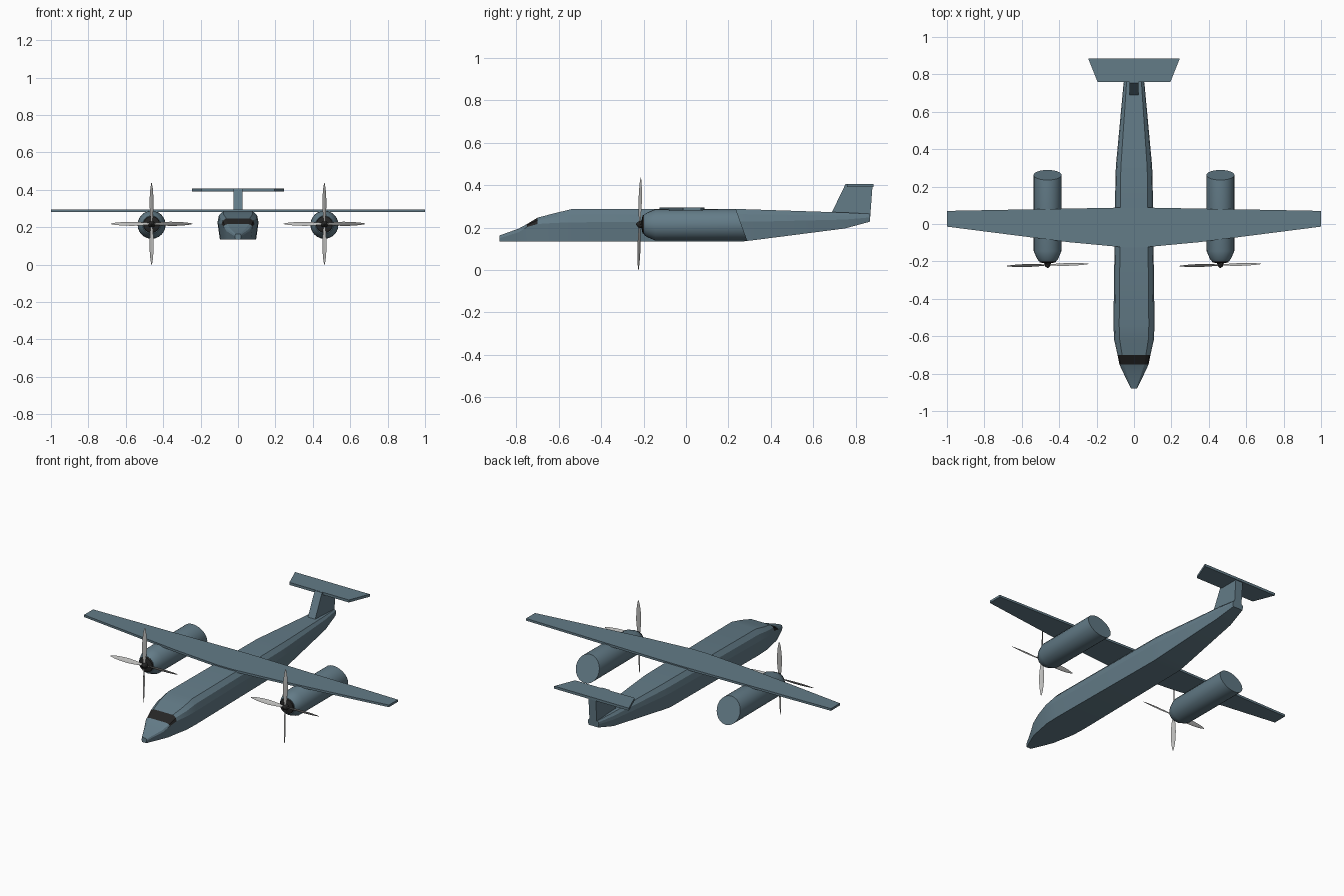
import bpy, bmesh, math
from mathutils import Matrix, Vector

if "Cube" in bpy.data.objects:
    bpy.data.objects.remove(bpy.data.objects["Cube"])


def mat(name, rgb):
    m = bpy.data.materials.new(name)
    m.diffuse_color = (*rgb, 1)
    m.use_nodes = True
    m.node_tree.nodes["Principled BSDF"].inputs["Base Color"].default_value = m.diffuse_color
    return m


TEAL = mat("slate_teal", (0.125, 0.2, 0.245))
DARK = mat("dark_glass", (0.018, 0.018, 0.018))
GREY = mat("blade_grey", (0.5, 0.5, 0.49))


def finish(name, bm, mats, smooth=None):
    bmesh.ops.recalc_face_normals(bm, faces=bm.faces)
    me = bpy.data.meshes.new(name)
    bm.to_mesh(me)
    bm.free()
    for m in mats:
        me.materials.append(m)
    ob = bpy.data.objects.new(name, me)
    bpy.context.collection.objects.link(ob)
    if smooth:
        bpy.ops.object.select_all(action='DESELECT')
        ob.select_set(True)
        bpy.context.view_layer.objects.active = ob
        bpy.ops.object.shade_smooth_by_angle(angle=math.radians(smooth))
    return ob


def loft(bm, rings):
    """Skin closed rings with equal counts and cap both ends."""
    vr = [[bm.verts.new(p) for p in r] for r in rings]
    n = len(vr[0])
    for a, b in zip(vr, vr[1:]):
        for i in range(n):
            j = (i + 1) % n
            bm.faces.new((a[i], a[j], b[j], b[i]))
    bm.faces.new(vr[0])
    bm.faces.new(vr[-1])


# Fuselage stations: y, half width, bottom z, widest z, top z
stations = [
    (-0.88, 0.016, 0.135, 0.150, 0.163),
    (-0.79, 0.060, 0.135, 0.178, 0.195),
    (-0.75, 0.078, 0.135, 0.203, 0.217),
    (-0.70, 0.088, 0.135, 0.217, 0.247),
    (-0.62, 0.106, 0.135, 0.222, 0.268),
    (-0.54, 0.110, 0.135, 0.225, 0.287),
    (0.27, 0.099, 0.135, 0.228, 0.287),
    (0.33, 0.095, 0.142, 0.228, 0.285),
    (0.75, 0.056, 0.196, 0.238, 0.271),
    (0.868, 0.036, 0.228, 0.248, 0.265)]
rings = []
for y, w, b, m, t in stations:
    half = [(w * 0.88, b), (w, m), (w * 0.93, m + (t - m) * 0.6), (w * 0.72, t)]
    rings.append([(x, y, z) for x, z in half] +
                 [(-x, y, z) for x, z in reversed(half)])
bm = bmesh.new()
loft(bm, rings)
for f in bm.faces:  # windscreen band
    c = f.calc_center_median()
    ys = [v.co.y for v in f.verts]
    if min(ys) > -0.76 and max(ys) < -0.69 and c.z > 0.213:
        f.material_index = 1
finish("fuselage", bm, [TEAL, DARK], 15)


def slab(name, outline, axis, lo, hi):
    """Flat plate from an outline, extruded along one axis."""
    bm = bmesh.new()
    put = (lambda p, h: (p[0], p[1], h)) if axis == 'z' else (lambda p, h: (h, p[0], p[1]))
    loft(bm, [[put(p, lo) for p in outline], [put(p, hi) for p in outline]])
    finish(name, bm, [TEAL])


def mirrored(half):
    return half + [(-x, y) for x, y in reversed(half)]


# Wing, tailplane and fin
slab("wing", mirrored([(0.05, -0.125), (0.35, -0.097), (1, -0.014), (1, 0.07), (0.05, 0.088)]),
     'z', 0.281, 0.294)
slab("tailplane", mirrored([(0.195, 0.76), (0.245, 0.885)]), 'z', 0.391, 0.406)
slab("fin", [(0.685, 0.265), (0.868, 0.235), (0.88, 0.396), (0.753, 0.406)], 'x', -0.024, 0.024)


def turned(bm, cx, cz, profile, n=24, slant=0):
    rings = []
    for k, (y, r) in enumerate(profile):
        s = slant if k == len(profile) - 1 else 0
        ring = []
        for i in range(n):
            a = 2 * math.pi * i / n
            ring.append((cx + r * math.cos(a), y - s * math.sin(a) * r, cz + r * math.sin(a)))
        rings.append(ring)
    loft(bm, rings)


for side, cx in (("left", -0.462), ("right", 0.462)):
    # Engine nacelle with slanted rear end
    bm = bmesh.new()
    turned(bm, cx, 0.213, [(-0.197, 0.048), (-0.185, 0.057), (-0.145, 0.074), (0.262, 0.075)], slant=0.36)
    finish(side + "_nacelle", bm, [TEAL], 35)
    # Dark nose and spinner
    bm = bmesh.new()
    turned(bm, cx, 0.215, [(-0.19, 0.047), (-0.205, 0.043), (-0.21, 0.018), (-0.225, 0.014), (-0.235, 0.003)], 16)
    finish(side + "_spinner", bm, [DARK], 35)
    # Four pitched, tapered blades
    bm = bmesh.new()
    for k in range(4):
        start = len(bm.verts)
        blade = []
        for d, w in ((0.008, 0.005), (0.05, 0.010), (0.10, 0.0135), (0.15, 0.012), (0.19, 0.008), (0.218, 0.002)):
            t = w * 0.22
            blade.append([(-w, 0, d), (0, -t, d), (w, 0, d), (0, t, d)])
        loft(bm, blade)
        bm.verts.ensure_lookup_table()
        new = bm.verts[start:]
        m = (Matrix.Translation(Vector((cx, -0.219, 0.218))) @ Matrix.Rotation(math.radians(1.5), 4, 'Z')
             @ Matrix.Rotation(math.radians(-1.5), 4, 'X')
             @ Matrix.Rotation(k * math.pi / 2, 4, 'Y') @ Matrix.Rotation(math.radians(35), 4, 'Z'))
        bmesh.ops.transform(bm, matrix=m, verts=new)
    finish(side + "_propeller", bm, [GREY], 40)
